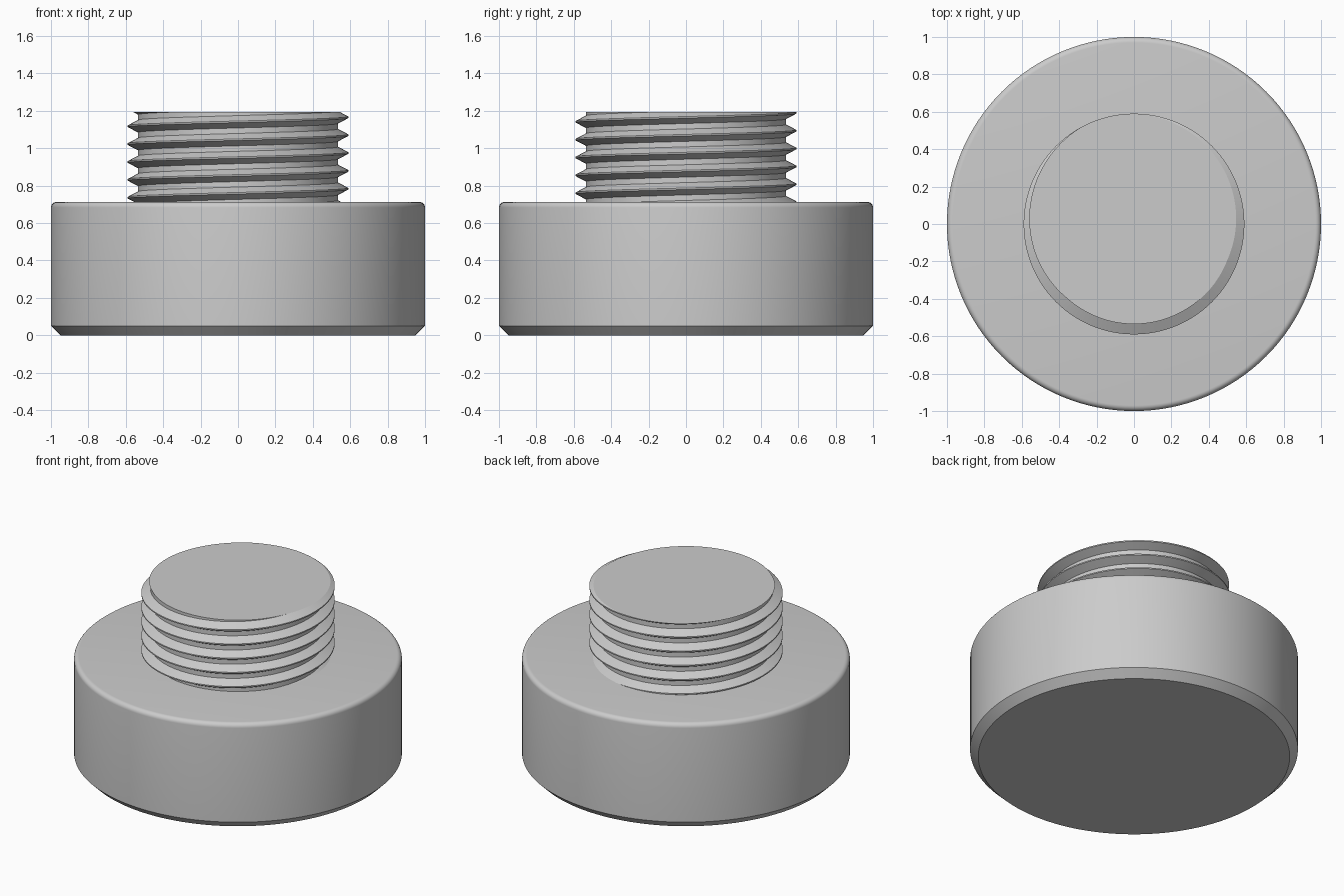
import bpy, bmesh
from math import pi, sin, cos, radians

if "Cube" in bpy.data.objects:
    bpy.data.objects.remove(bpy.data.objects["Cube"])

SEG = 128


def finish(bm, name):
    bmesh.ops.recalc_face_normals(bm, faces=bm.faces)
    me = bpy.data.meshes.new(name)
    bm.to_mesh(me)
    bm.free()
    ob = bpy.data.objects.new(name, me)
    bpy.context.collection.objects.link(ob)
    bpy.ops.object.select_all(action='DESELECT')
    ob.select_set(True)
    bpy.context.view_layer.objects.active = ob
    bpy.ops.object.shade_smooth_by_angle(angle=radians(25))
    return ob


# Base: lathed disc with bottom chamfer and rounded top edge
TOP, FIL = 0.713, 0.03
profile = [(0.95, 0.0), (1.0, 0.05)]
profile += [(1 - FIL + FIL * cos(a * pi / 12), TOP - FIL + FIL * sin(a * pi / 12)) for a in range(7)]
bm = bmesh.new()
rings = [[bm.verts.new((r * cos(2 * pi * i / SEG), r * sin(2 * pi * i / SEG), z))
          for i in range(SEG)] for r, z in profile]
for lo, hi in zip(rings, rings[1:]):
    for i in range(SEG):
        j = (i + 1) % SEG
        bm.faces.new((lo[i], lo[j], hi[j], hi[i]))
bm.faces.new(rings[0][::-1])
bm.faces.new(rings[-1])
finish(bm, "round_base")

# Threaded stud: right-handed helical profile, trimmed flat at both ends
PITCH, ROOT, CREST = 0.0955, 0.535, 0.59
STUD_TOP, STUD_BOTTOM = 1.193, 0.69
CREST_Z = 1.07 - 6 * PITCH           # crest height at angle 0, lowest turn
tooth = [(CREST, -0.004), (CREST, 0.004), (ROOT, 0.033), (ROOT, PITCH - 0.033)]
bm = bmesh.new()
cols = []
for i in range(SEG + 1):
    a = 2 * pi * i / SEG
    cols.append([bm.verts.new((r * cos(a), r * sin(a), CREST_Z + PITCH * (k + i / SEG) + dz))
                 for k in range(9) for r, dz in tooth])
for c0, c1 in zip(cols, cols[1:]):
    for j in range(len(c0) - 1):
        bm.faces.new((c0[j], c1[j], c1[j + 1], c0[j + 1]))
bmesh.ops.remove_doubles(bm, verts=bm.verts, dist=1e-5)
for z, up in ((STUD_TOP, 1), (STUD_BOTTOM, -1)):
    res = bmesh.ops.bisect_plane(bm, geom=bm.verts[:] + bm.edges[:] + bm.faces[:], dist=1e-6,
                                 plane_co=(0, 0, z), plane_no=(0, 0, up), clear_outer=True)
    rim = [e for e in res["geom_cut"] if isinstance(e, bmesh.types.BMEdge)]
    bmesh.ops.edgeloop_fill(bm, edges=rim)
finish(bm, "threaded_stud")
